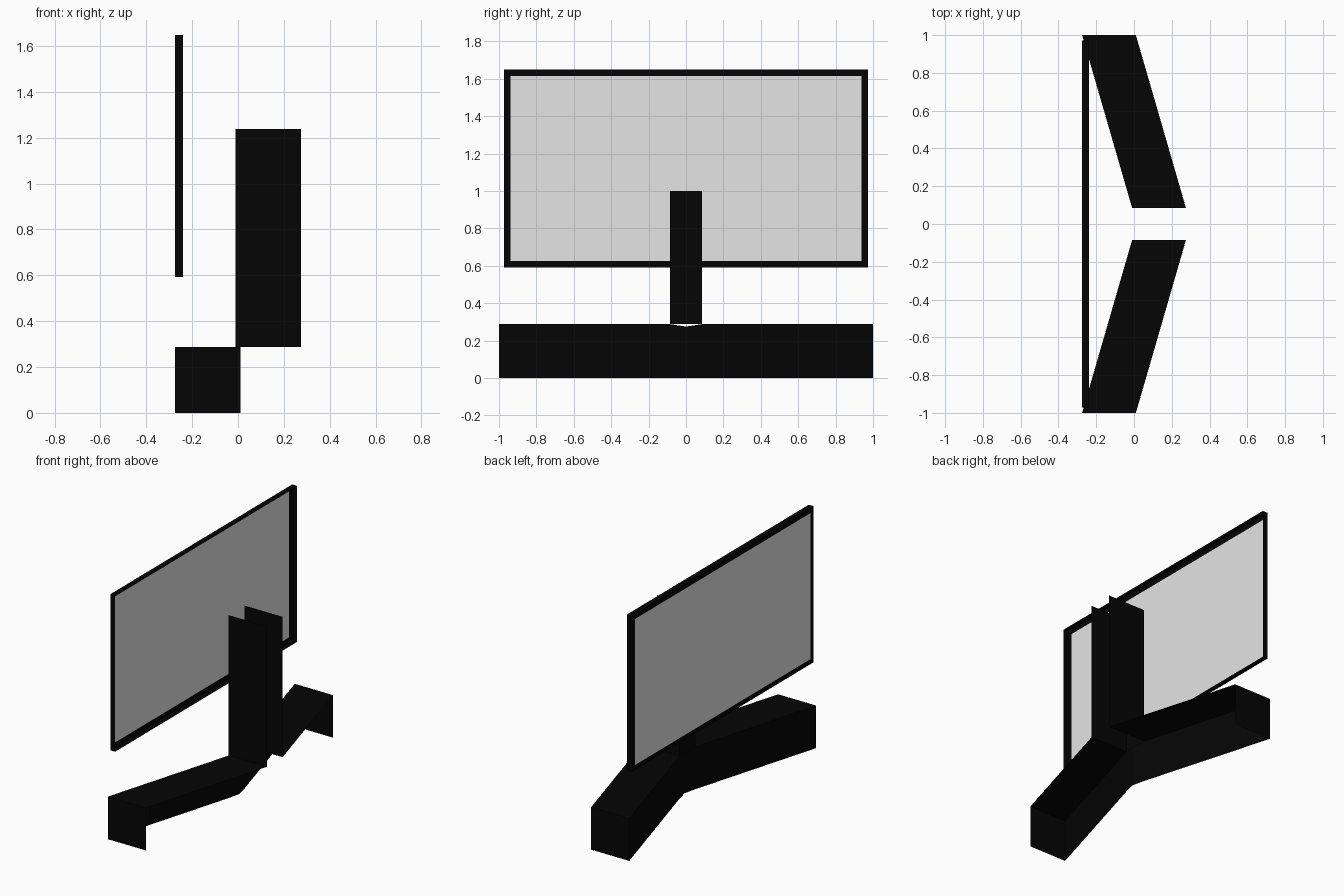
import bpy
import bmesh

cube = bpy.data.objects.get("Cube")
if cube:
    bpy.data.objects.remove(cube, do_unlink=True)


def material(name, value):
    mat = bpy.data.materials.new(name)
    mat.use_nodes = True
    color = (value, value, value, 1)
    mat.diffuse_color = color
    mat.node_tree.nodes["Principled BSDF"].inputs["Base Color"].default_value = color
    return mat


black = material("black", 0.0015)
grey = material("screen grey", 0.78)

OUT, GAP = 1.0, 0.085            # outer and inner ends of the arms, along y
BACK_OUT, BACK_IN = -0.275, -0.01  # rear edge of each arm, along x
DEPTH = 0.285
BASE_H, POST_H, BACK_H = 0.288, 1.238, 1.0


def finish(name, bm, mats):
    mesh = bpy.data.meshes.new(name)
    bm.to_mesh(mesh)
    bm.free()
    for mat in mats:
        mesh.materials.append(mat)
    obj = bpy.data.objects.new(name, mesh)
    bpy.context.collection.objects.link(obj)


def sheet(name, points):
    """One flat panel."""
    bm = bmesh.new()
    bm.faces.new([bm.verts.new(p) for p in points])
    finish(name, bm, [black])


def upright(name, start, end, low, high):
    """Vertical panel standing on the line from start to end."""
    sheet(name, [(*start, low), (*end, low), (*end, high), (*start, high)])


# Base arms and post sides, mirrored in y
for side, s in (("front", -1), ("rear", 1)):
    outer_back = (BACK_OUT, s * OUT)
    outer_front = (BACK_OUT + DEPTH, s * OUT)
    inner_back = (BACK_IN, s * GAP)
    inner_front = (BACK_IN + DEPTH, s * GAP)
    sheet(side + "_arm_top",
          [(*p, BASE_H) for p in (outer_back, outer_front, inner_front, inner_back)])
    upright(side + "_arm_end", outer_back, outer_front, 0, BASE_H)
    upright(side + "_arm_wall", outer_back, inner_back, 0, BASE_H)
    upright(side + "_post_side", inner_back, inner_front, BASE_H, POST_H)
    # Wall half running to the middle fold, its top dipping slightly
    apex = (0.01, 0)
    sheet(side + "_middle_wall", [(*inner_back, 0), (*apex, 0),
                                  (*apex, BASE_H - 0.013), (*inner_back, BASE_H)])

# Panel joining the two post sides
upright("post_back", (BACK_IN, -GAP), (BACK_IN, GAP), BASE_H, BACK_H)

# Screen: shallow tray open towards the post, with a grey panel in its floor
bm = bmesh.new()
bmesh.ops.create_cube(bm, size=1)
bmesh.ops.scale(bm, vec=(0.036, 1.945, 1.057), verts=bm.verts)
bmesh.ops.translate(bm, vec=(-0.257, 0, 1.12), verts=bm.verts)
open_side = [f for f in bm.faces if f.normal.x > 0.9]
bmesh.ops.delete(bm, geom=open_side, context="FACES_ONLY")
floor = [f for f in bm.faces if f.normal.x < -0.9]
bmesh.ops.inset_individual(bm, faces=floor, thickness=0.034, use_even_offset=True)
for face in floor:
    face.material_index = 1
finish("screen", bm, [black, grey])
